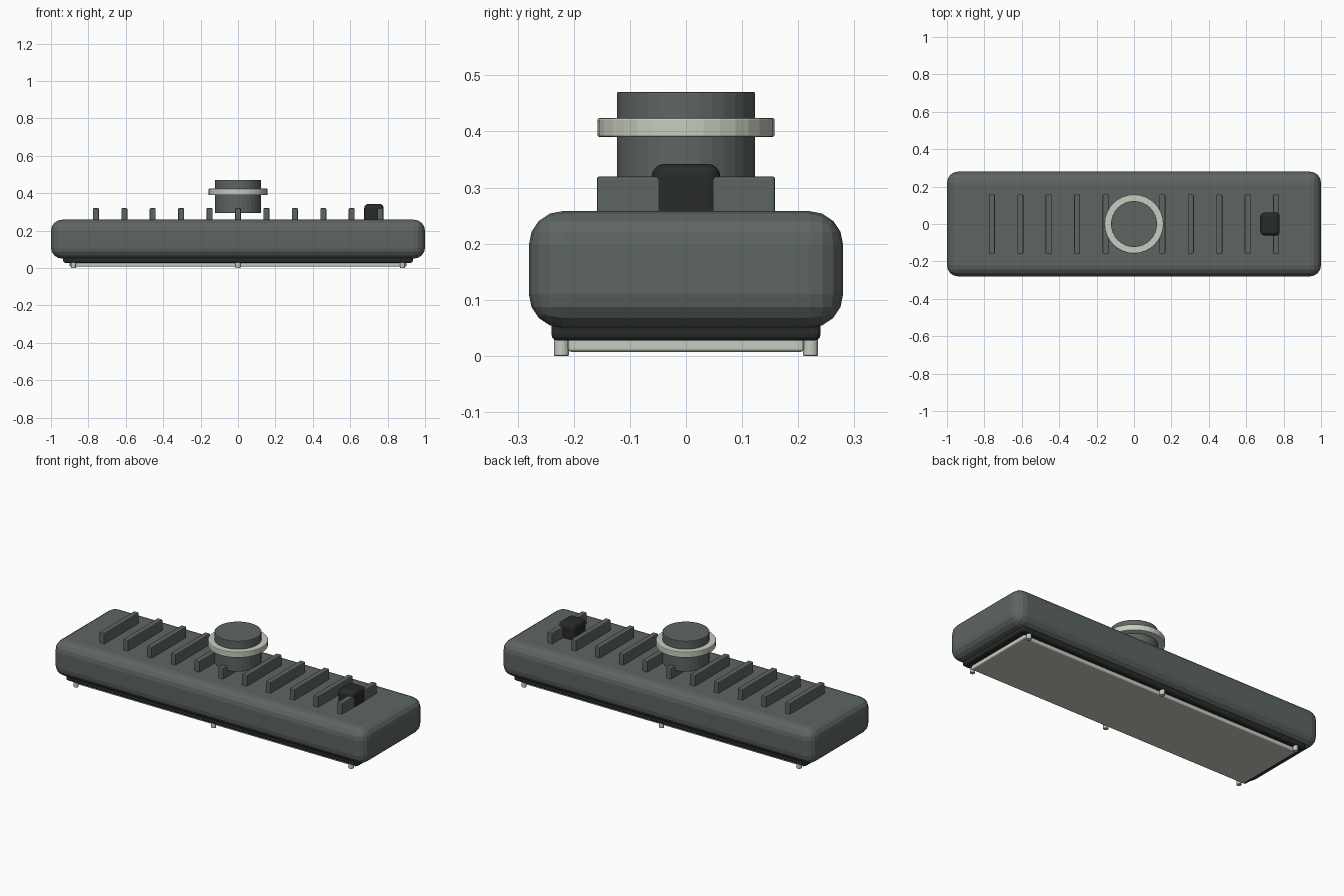
import bpy

default = bpy.data.objects.get("Cube")
if default:
    bpy.data.objects.remove(default, do_unlink=True)


def material(name, rgb):
    m = bpy.data.materials.new(name)
    m.use_nodes = True
    m.diffuse_color = (*rgb, 1)
    m.node_tree.nodes["Principled BSDF"].inputs["Base Color"].default_value = (*rgb, 1)
    return m


GREY = material("grey_green", (0.11, 0.13, 0.12))
DARK = material("near_black", (0.022, 0.023, 0.023))
PALE = material("pale_grey", (0.57, 0.61, 0.53))


def finish(obj, name, mat, bevel, segments):
    obj.name = name
    obj.data.materials.append(mat)
    mod = obj.modifiers.new("rounded_edges", "BEVEL")
    mod.width = bevel
    mod.segments = segments
    mod.limit_method = "ANGLE"
    return obj


def box(name, mat, x, half_x, half_y, low, high, bevel, segments=3):
    bpy.ops.mesh.primitive_cube_add(size=2, location=(x, 0, (low + high) / 2))
    obj = bpy.context.object
    obj.scale = (half_x, half_y, (high - low) / 2)
    bpy.ops.object.transform_apply(location=False, rotation=False, scale=True)
    return finish(obj, name, mat, bevel, segments)


def cylinder(name, mat, x, y, radius, low, high, bevel, sides=32):
    bpy.ops.mesh.primitive_cylinder_add(
        vertices=sides, radius=radius, depth=high - low, location=(x, y, (low + high) / 2))
    return finish(bpy.context.object, name, mat, bevel, 2)


# Housing with the gasket and light panel stacked beneath it
box("housing", GREY, 0, 1.0, 0.28, 0.05, 0.258, 0.06, 4)
box("gasket", DARK, 0, 0.935, 0.24, 0.027, 0.065, 0.012)
box("light_panel", PALE, 0, 0.9, 0.21, 0.007, 0.035, 0.006)

# Screws around the panel
for x in (-0.88, 0, 0.88):
    for y in (-0.222, 0.222):
        cylinder("panel_screw", PALE, x, y, 0.0135, 0.0, 0.035, 0.002, 16)

# Cooling fins across the top
for i in range(-5, 6):
    box("cooling_fin", GREY, i * 0.152, 0.016, 0.159, 0.25, 0.32, 0.005, 2)

# Mounting stem resting on the fins, with its collar
cylinder("mount_stem", GREY, 0, 0, 0.123, 0.294, 0.47, 0.002)
cylinder("mount_collar", PALE, 0, 0, 0.158, 0.39, 0.424, 0.004)

# Switch button
box("switch_button", DARK, 0.727, 0.052, 0.061, 0.225, 0.342, 0.022, 4)
